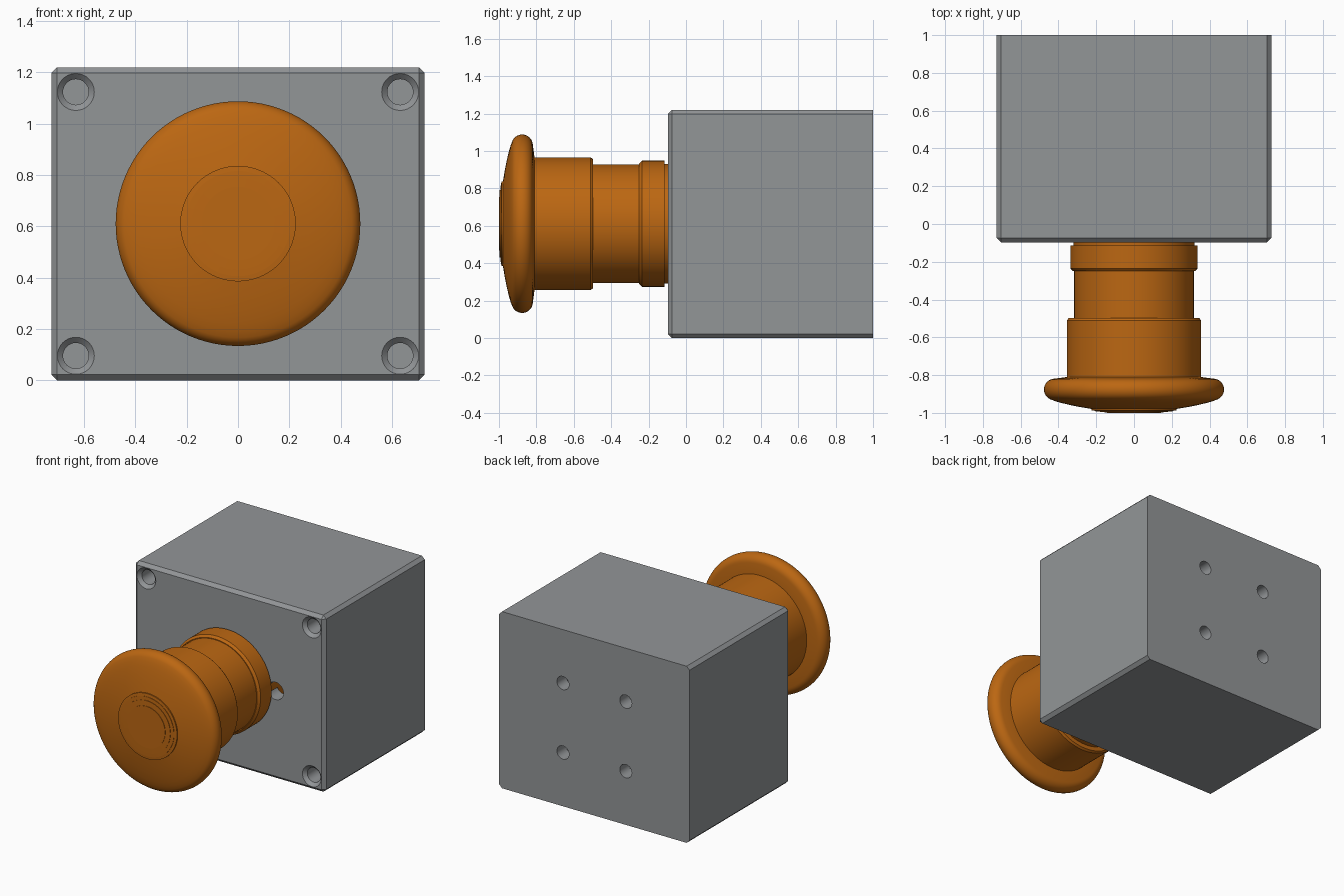
import bpy, bmesh, math
from mathutils import Vector

if "Cube" in bpy.data.objects:
    bpy.data.objects.remove(bpy.data.objects["Cube"])

CZ = 0.611          # height of the button axis
FRONT = -0.097      # front face of the box


def new_object(name, bm):
    bmesh.ops.recalc_face_normals(bm, faces=bm.faces)
    mesh = bpy.data.meshes.new(name)
    bm.to_mesh(mesh)
    bm.free()
    obj = bpy.data.objects.new(name, mesh)
    bpy.context.collection.objects.link(obj)
    return obj


def make_active(obj):
    bpy.ops.object.select_all(action='DESELECT')
    obj.select_set(True)
    bpy.context.view_layer.objects.active = obj


def paint(obj, color):
    mat = bpy.data.materials.get(color[0]) or bpy.data.materials.new(color[0])
    mat.diffuse_color = color[1]
    mat.use_nodes = True
    mat.node_tree.nodes["Principled BSDF"].inputs["Base Color"].default_value = mat.diffuse_color
    obj.data.materials.clear()
    obj.data.materials.append(mat)
    for poly in obj.data.polygons:
        poly.material_index = 0


def block(name, lo, hi):
    """Axis-aligned box between two corners."""
    lo, hi = Vector(lo), Vector(hi)
    bm = bmesh.new()
    bmesh.ops.create_cube(bm, size=1)
    bmesh.ops.scale(bm, vec=hi - lo, verts=bm.verts)
    bmesh.ops.translate(bm, vec=(lo + hi) / 2, verts=bm.verts)
    return new_object(name, bm)


def lathe(name, profile, x=0, z=CZ, steps=96):
    """Spin (radius, y) points about an axis parallel to y."""
    bm = bmesh.new()
    verts = [bm.verts.new((r, y, 0)) for r, y in profile]
    edges = [bm.edges.new(pair) for pair in zip(verts, verts[1:])]
    bmesh.ops.spin(bm, geom=verts + edges, axis=(0, 1, 0), cent=(0, 0, 0),
                   angle=2 * math.pi, steps=steps, use_merge=True)
    bmesh.ops.remove_doubles(bm, verts=bm.verts, dist=1e-5)
    bmesh.ops.translate(bm, vec=(x, 0, z), verts=bm.verts)
    return new_object(name, bm)


def drill(name, x, z, r, y0, y1, steps=32):
    return lathe(name, [(0, y0), (r, y0), (r, y1), (0, y1)], x, z, steps)


def cut(target, cutter):
    mod = target.modifiers.new("cut", 'BOOLEAN')
    mod.operation = 'DIFFERENCE'
    mod.solver = 'EXACT'
    mod.object = cutter
    make_active(target)
    bpy.ops.object.modifier_apply(modifier=mod.name)
    bpy.data.objects.remove(cutter)


# Housing: chamfer every edge except those of the back face
box = block("housing", (-0.727, FRONT, 0), (0.727, 1, 1.22))
bm = bmesh.new()
bm.from_mesh(box.data)
edges = [e for e in bm.edges if not all(v.co.y > 0.9 for v in e.verts)]
bmesh.ops.bevel(bm, geom=edges, offset=0.022, segments=1, affect='EDGES')
bm.to_mesh(box.data)
bm.free()

# Hollow interior, button opening and its key notch
cut(box, block("cavity", (-0.55, 0.0, 0.17), (0.55, 0.9, 1.05)))
cut(box, drill("opening", 0, CZ, 0.302, -0.2, 0.05, 96))
cut(box, drill("notch", 0.355, CZ, 0.06, -0.2, 0.05))

# Countersunk corner holes in front, four mounting holes behind
for sx in (-1, 1):
    for sz in (-1, 1):
        sink = [(0, FRONT - 0.03), (0.102, FRONT - 0.03),
                (0.05, FRONT + 0.022), (0.05, 0.06), (0, 0.06)]
        cut(box, lathe("sink", sink, sx * 0.632, 0.61 + sz * 0.514, 32))
        cut(box, drill("mount", sx * 0.24, CZ + sz * 0.24, 0.046, 0.85, 1.1))

# Mushroom button: stepped centre, domed face and rounded rim
rim = [(0.42 + 0.057 * math.cos(math.radians(a)), -0.876 + 0.057 * math.sin(math.radians(a)))
       for a in range(-65, 91, 10)]
cap = lathe("button_cap",
            [(0, -1.0), (0.143, -1.0), (0.143, -0.997), (0.18, -0.996),
             (0.18, -0.993), (0.205, -0.992), (0.205, -0.989), (0.225, -0.987),
             (0.225, -0.979), (0.28, -0.970), (0.34, -0.958), (0.39, -0.946),
             (0.42, -0.937)]
            + rim + [(0.355, -0.81), (0, -0.81)])

stem = lathe("button_stem",
             [(0, -0.815), (0.355, -0.815), (0.355, -0.51), (0.345, -0.497),
              (0.317, -0.497), (0.317, -0.2), (0, -0.2)])

collar = lathe("mounting_collar",
               [(0, -0.25), (0.322, -0.25), (0.337, -0.235), (0.337, -0.115),
                (0.32, -0.115), (0.32, FRONT), (0.295, FRONT), (0.295, 0.15), (0, 0.15)])

# Colours and shading
paint(box, ("grey", (0.29, 0.303, 0.313, 1)))
for part in (cap, stem, collar):
    paint(part, ("orange", (0.5, 0.135, 0.006, 1)))
for part in (cap, stem, collar, box):
    make_active(part)
    bpy.ops.object.shade_smooth_by_angle(angle=math.radians(25))
